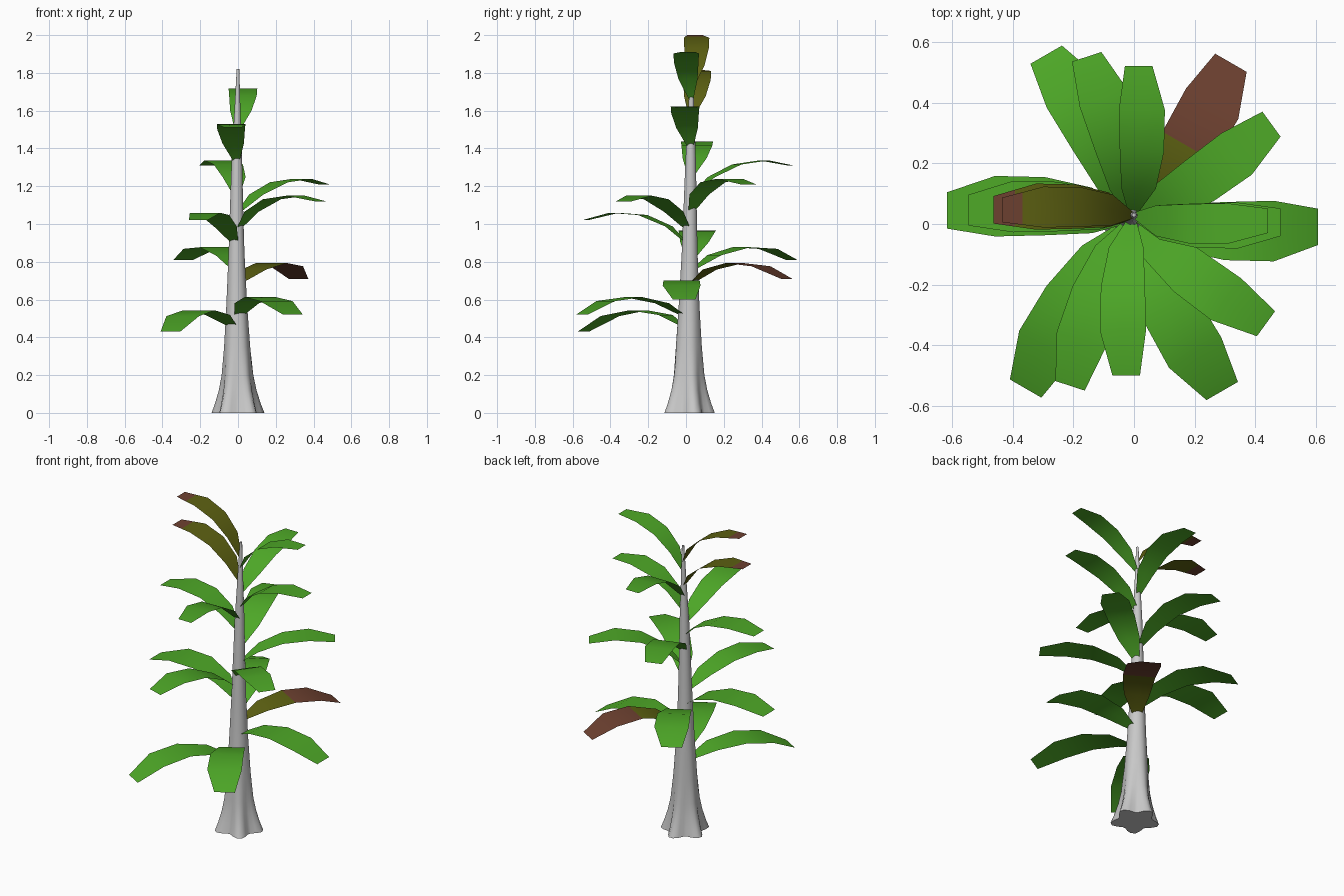
import bpy, bmesh
from math import sin, cos, pi, radians
from mathutils import Vector

cube = bpy.data.objects.get("Cube")
if cube:
    bpy.data.objects.remove(cube, do_unlink=True)


def material(name, rgb):
    m = bpy.data.materials.new(name)
    m.use_nodes = True
    m.diffuse_color = (*rgb, 1)
    m.node_tree.nodes["Principled BSDF"].inputs["Base Color"].default_value = (*rgb, 1)
    return m


bark = material("grey bark", (0.58, 0.58, 0.58))
green = material("leaf green", (0.075, 0.39, 0.02))
olive = material("wilting olive", (0.11, 0.12, 0.006))
brown = material("dry brown", (0.155, 0.053, 0.03))


def finish(bm, name, mats):
    mesh = bpy.data.meshes.new(name)
    for f in bm.faces:
        f.smooth = True
    bm.to_mesh(mesh)
    bm.free()
    for m in mats:
        mesh.materials.append(m)
    obj = bpy.data.objects.new(name, mesh)
    bpy.context.collection.objects.link(obj)
    return obj


def axis(z):
    """Centre of the slightly leaning trunk."""
    return Vector((-0.008 * sin(pi * z / 1.82), 0.01 + 0.011 * z, z))


# Trunk: tapered rings with five root lobes that fade out upwards
PROFILE = [(0, 0.122), (0.05, 0.108), (0.12, 0.092), (0.2, 0.08), (0.35, 0.069),
           (0.57, 0.055), (0.85, 0.042), (1.05, 0.036), (1.33, 0.028),
           (1.6, 0.016), (1.82, 0.007)]
SIDES = 30
bm = bmesh.new()
rings = []
for z, r in PROFILE:
    lobe = 0.2 * max(0, 1 - z / 0.45) ** 1.5
    ring = []
    for i in range(SIDES):
        a = 2 * pi * i / SIDES
        rr = r * (1 + lobe * cos(5 * (a - pi / 2)))
        ring.append(bm.verts.new(axis(z) + Vector((rr * cos(a), rr * sin(a), 0))))
    rings.append(ring)
for lo, hi in zip(rings, rings[1:]):
    for i in range(SIDES):
        j = (i + 1) % SIDES
        bm.faces.new((lo[i], lo[j], hi[j], hi[i]))
bm.faces.new(rings[0][::-1])
bm.faces.new(rings[-1])
trunk = finish(bm, "trunk", [bark])
bpy.context.view_layer.objects.active = trunk
trunk.select_set(True)
bpy.ops.object.shade_smooth_by_angle(angle=radians(50))

# Leaf outline at each quarter of its length: width share and sideways shift
WIDTHS = [0.14, 0.75, 0.96, 1.0, 0.6]
SHIFTS = [0.0, 0.13, 0.2, 0.2, 0.13]
BEND = 18


def leaf(name, azimuth, tip_z, reach, pitch, width, dry_from=None):
    """Flat arching blade; faces past dry_from (in quarters) turn brown."""
    pitches = [radians(pitch - BEND * k) for k in range(4)]
    step = reach / sum(cos(p) for p in pitches)
    base_z = tip_z - step * sum(sin(p) for p in pitches)
    path = [(0.0, 0.0)]
    for p in pitches:
        path.append((path[-1][0] + step * cos(p), path[-1][1] + step * sin(p)))
    a = radians(azimuth)
    out, right = Vector((cos(a), sin(a), 0)), Vector((sin(a), -cos(a), 0))
    stations = [0, 1, 2, 3, 4]
    if dry_from and dry_from not in stations:
        stations = sorted(stations + [dry_from])

    def at(values, t):
        k = min(int(t), 3)
        return values[k] + (values[k + 1] - values[k]) * (t - k)

    bm = bmesh.new()
    rows = []
    for t in stations:
        d = at([p[0] for p in path], t)
        h = at([p[1] for p in path], t)
        c = axis(base_z) + out * d + Vector((0, 0, h)) + right * at(SHIFTS, t) * width
        half = right * at(WIDTHS, t) * width / 2
        rows.append([bm.verts.new(c + half * s) for s in (-1, 0, 1)])
    for t, lo, hi in zip(stations, rows, rows[1:]):
        for i in range(2):
            f = bm.faces.new((lo[i], lo[i + 1], hi[i + 1], hi[i]))
            if dry_from:
                f.material_index = 1 if t >= dry_from else 0
    finish(bm, name, [olive, brown] if dry_from else [green])


# Whorls from bottom to top: width, then azimuth, tip height, reach, pitch, dryness
WHORLS = [
    ("lowest", 0.2, [(0, 0.6, 0.615, 27), (60, 0.71, 0.61, 30, 2), (120, 0.81, 0.61, 33),
                     (180, 0.92, 0.61, 38), (240, 0.43, 0.66, 26), (300, 0.52, 0.64, 29)]),
    ("lower", 0.17, [(36, 1.21, 0.555, 43), (108, 1.31, 0.55, 44), (180, 1.41, 0.54, 44),
                     (252, 1.02, 0.59, 40), (324, 1.12, 0.565, 43)]),
    ("upper", 0.152, [(0, 1.615, 0.49, 51), (90, 1.71, 0.495, 51),
                      (180, 1.815, 0.46, 56, 3.5), (270, 1.51, 0.525, 47)]),
    ("top", 0.135, [(0, 1.91, 0.445, 57), (180, 2.0, 0.435, 60, 3.5)]),
]
for whorl, width, leaves in WHORLS:
    for n, (azimuth, tip_z, reach, pitch, *dry) in enumerate(leaves, 1):
        leaf(f"{whorl}_leaf_{n}", azimuth, tip_z, reach, pitch, width, *dry)
